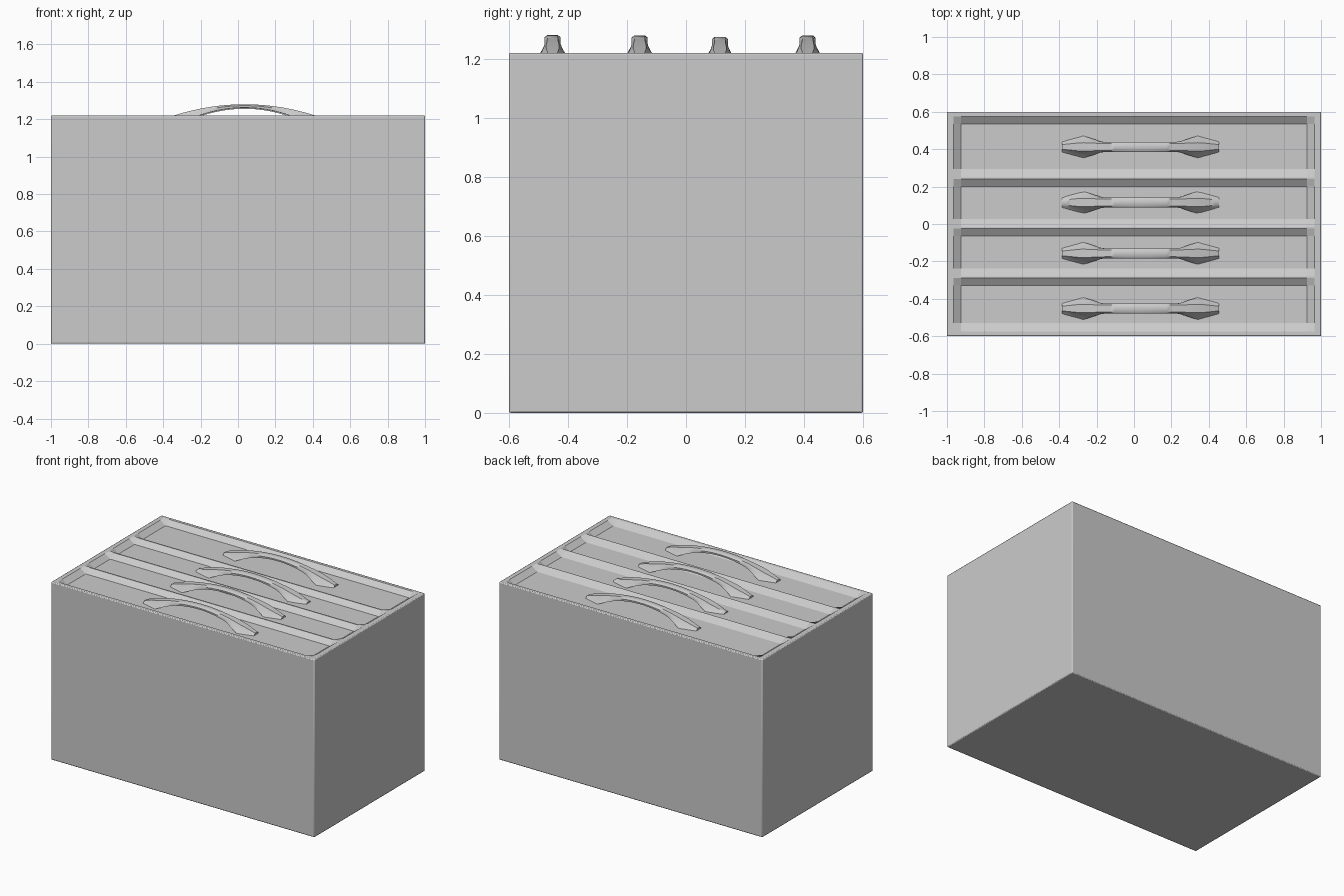
import bpy
import bmesh

cube = bpy.data.objects.get("Cube")
if cube:
    bpy.data.objects.remove(cube)

TOP, FLOOR = 1.22, 1.192

grey = bpy.data.materials.new("plain grey")
grey.use_nodes = True
colour = (0.6, 0.6, 0.6, 1)
grey.diffuse_color = colour
grey.node_tree.nodes["Principled BSDF"].inputs["Base Color"].default_value = colour


def finish(bm, name, angle):
    bmesh.ops.recalc_face_normals(bm, faces=bm.faces)
    mesh = bpy.data.meshes.new(name)
    bm.to_mesh(mesh)
    bm.free()
    mesh.materials.append(grey)
    obj = bpy.data.objects.new(name, mesh)
    bpy.context.collection.objects.link(obj)
    bpy.ops.object.select_all(action="DESELECT")
    obj.select_set(True)
    bpy.context.view_layer.objects.active = obj
    bpy.ops.object.shade_smooth_by_angle(angle=angle)
    return obj


# Cabinet: a grid with four sunken panels, its border pulled down to the ground
panels = [(-0.575, -0.29), (-0.282, -0.025), (-0.017, 0.24), (0.248, 0.575)]
xs = [-1, -0.965, -0.925, 0.925, 0.965, 1]
ys, sunken = [-0.6], [False]
for low, high in panels:
    ys += [low, low + 0.045, high - 0.04, high]
    sunken += [False, True, True, False]
ys.append(0.6)
sunken.append(False)

bm = bmesh.new()
rows = [[bm.verts.new((x, y, FLOOR if deep and abs(x) < 0.95 else TOP)) for x in xs]
        for y, deep in zip(ys, sunken)]
for a, b in zip(rows, rows[1:]):
    for i in range(len(xs) - 1):
        bm.faces.new((a[i], a[i + 1], b[i + 1], b[i]))
border = [e for e in bm.edges if e.is_boundary]
walls = bmesh.ops.extrude_edge_only(bm, edges=border)["geom"]
for v in walls:
    if isinstance(v, bmesh.types.BMVert):
        v.co.z = 0
bmesh.ops.holes_fill(bm, edges=[e for e in bm.edges if e.is_boundary], sides=0)
cabinet = finish(bm, "cabinet", 0.35)
bevel = cabinet.modifiers.new("edge_bevel", "BEVEL")
bevel.width = 0.006
bevel.segments = 2
bevel.limit_method = "ANGLE"
bevel.angle_limit = 1.2


# Arched handle: a row of chamfered sections, spreading into feet at both ends
def add_handle(name, y, peak):
    bm = bmesh.new()
    rings = []
    steps = 36
    for i in range(steps + 1):
        d = -0.42 + 0.84 * i / steps
        upper = max(peak - 0.42 * d * d, FLOOR + 0.002)
        lower = max(peak - 0.018 - 0.72 * d * d, FLOOR - 0.004)
        foot = min(max((abs(d) - 0.2) / 0.1, 0), 1)
        taper = 1 - 0.45 * max(abs(d) - 0.32, 0) / 0.1
        wide = (0.026 + 0.032 * foot) * taper
        narrow = (0.024 + 0.006 * foot) * taper
        h = upper - lower
        section = [(-wide, 0), (-narrow - 0.003, 0.6), (-narrow * 0.75, 1),
                   (narrow * 0.75, 1), (narrow + 0.003, 0.6), (wide, 0)]
        rings.append([bm.verts.new((0.035 + d, y + w, lower + h * t)) for w, t in section])
    n = len(rings[0])
    for a, b in zip(rings, rings[1:]):
        for k in range(n):
            bm.faces.new((a[k], a[(k + 1) % n], b[(k + 1) % n], b[k]))
    bm.faces.new(rings[0])
    bm.faces.new(rings[-1])
    finish(bm, name, 0.8)


for index, (y, peak) in enumerate([(-0.452, 1.28), (-0.157, 1.279), (0.115, 1.274), (0.412, 1.279)]):
    add_handle(f"handle_{index + 1}", y, peak)
